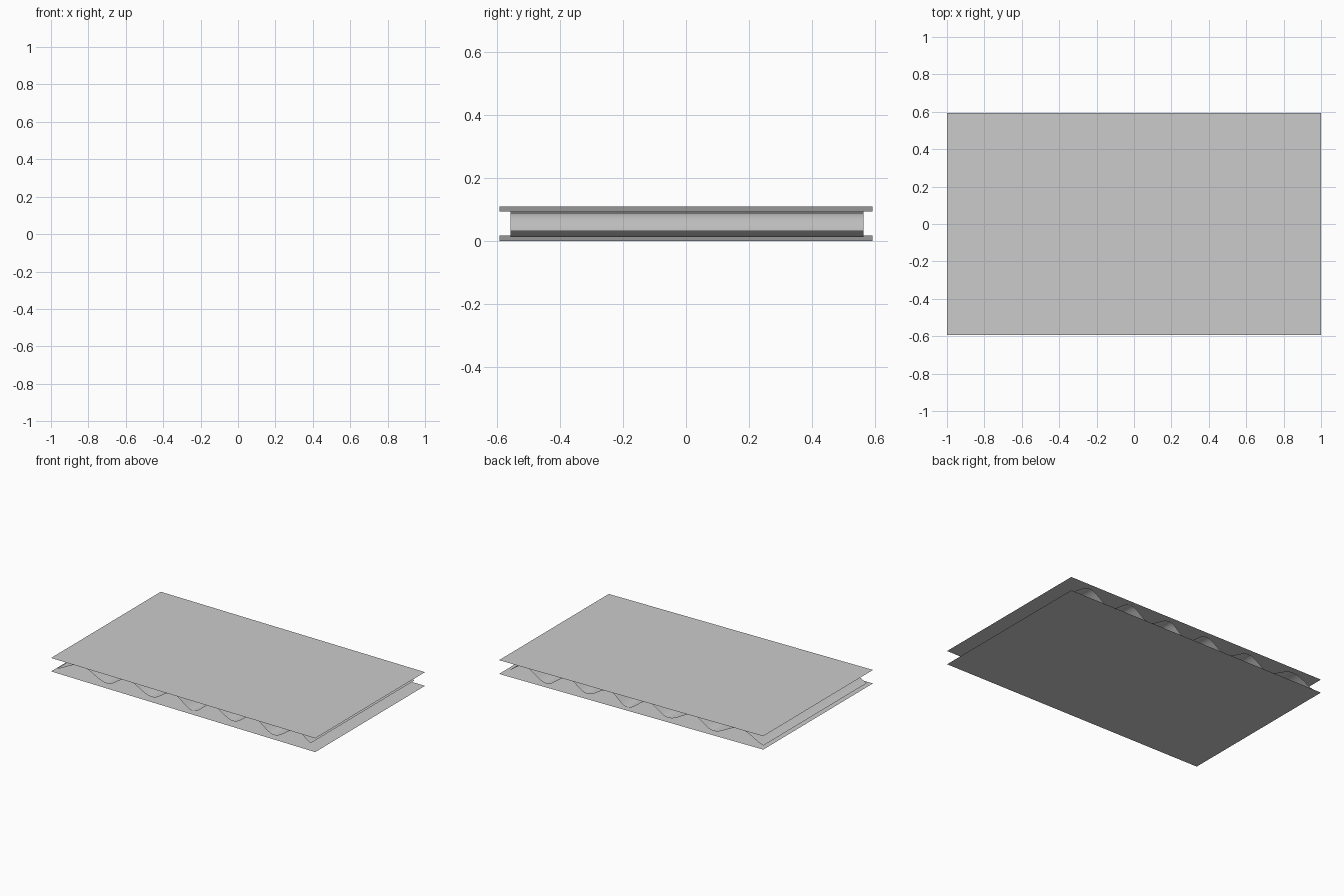
import bpy, math

if "Cube" in bpy.data.objects:
    bpy.data.objects.remove(bpy.data.objects["Cube"])


def ribbon(name, profile, y0, y1, smooth=False):
    """Sweep an open x-z profile along y into a single thin sheet."""
    verts = [(x, y, z) for x, z in profile for y in (y0, y1)]
    faces = [(2 * i, 2 * i + 2, 2 * i + 3, 2 * i + 1) for i in range(len(profile) - 1)]
    mesh = bpy.data.meshes.new(name)
    mesh.from_pydata(verts, [], faces)
    if smooth:
        mesh.shade_smooth()
    obj = bpy.data.objects.new(name, mesh)
    bpy.context.collection.objects.link(obj)
    return obj


# Flat liner sheets, both sloping slightly down towards +x
ribbon("bottom_liner", [(-1, 0.017), (1, 0.0)], -0.593, 0.593)
ribbon("top_liner", [(-1, 0.109), (1, 0.094)], -0.593, 0.593)

# Irregular crests and troughs of the fluted core (outer two lie past its ends)
turns = [(-1.02, 0.022), (-0.80, 0.097), (-0.60, 0.028), (-0.45, 0.095),
         (-0.26, 0.026), (-0.107, 0.093), (0.05, 0.014), (0.19, 0.092),
         (0.355, 0.026), (0.50, 0.093), (0.665, 0.013), (0.83, 0.088), (0.98, 0.02)]


def wave(x):
    """Half-cosine easing between neighbouring turning points."""
    for (xa, za), (xb, zb) in zip(turns, turns[1:]):
        if x <= xb:
            return za + (zb - za) * (1 - math.cos(math.pi * (x - xa) / (xb - xa))) / 2


# Wavy core between the liners
steps = 144
xs = [-0.98 + 1.92 * i / steps for i in range(steps + 1)]
ribbon("fluted_core", [(x, wave(x)) for x in xs], -0.558, 0.564, smooth=True)
